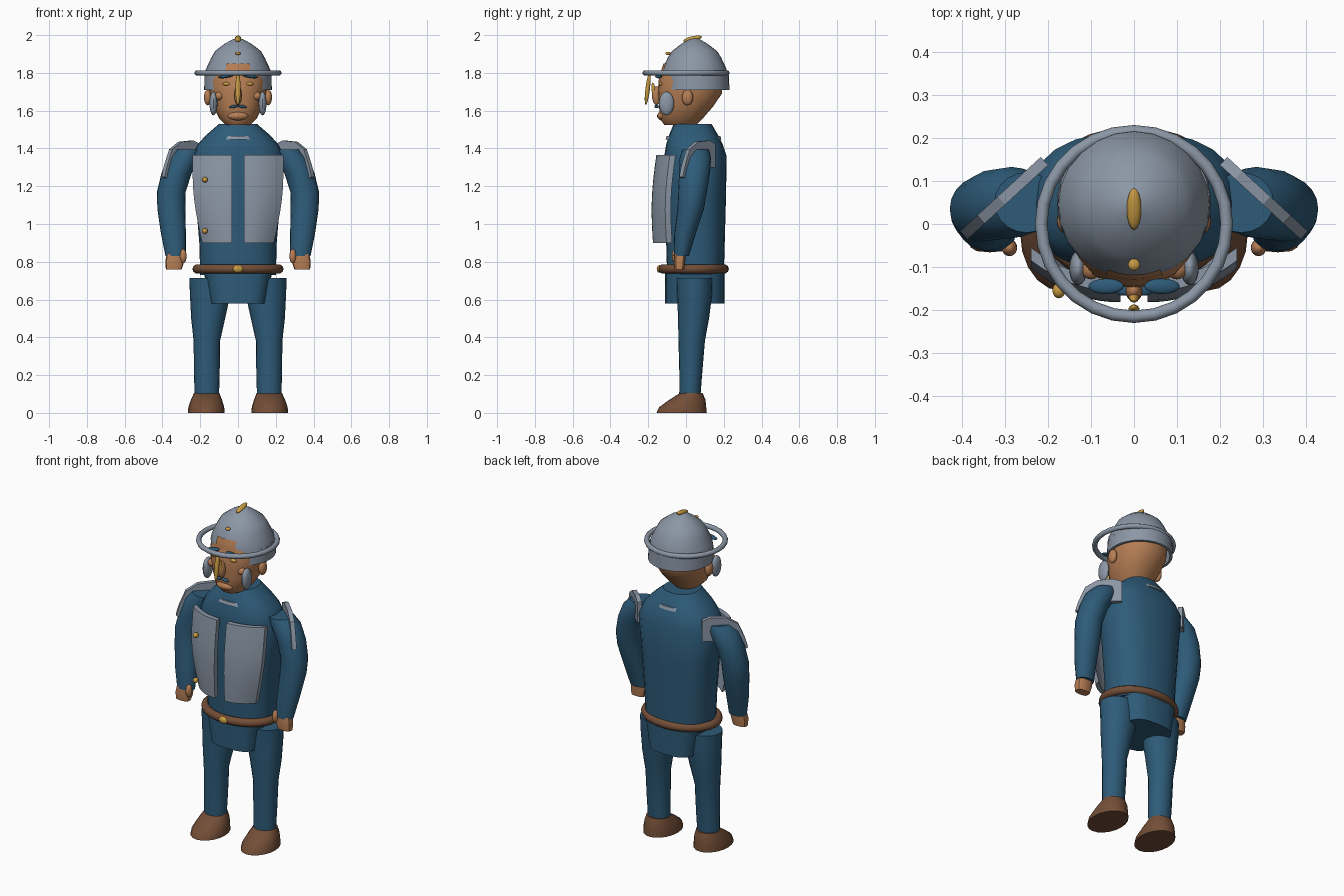
import bpy, bmesh, math
from mathutils import Vector

if "Cube" in bpy.data.objects:
    bpy.data.objects.remove(bpy.data.objects["Cube"])


def material(name, rgb):
    m = bpy.data.materials.new(name)
    m.diffuse_color = (*rgb, 1)
    m.use_nodes = True
    m.node_tree.nodes["Principled BSDF"].inputs["Base Color"].default_value = m.diffuse_color
    return m


BLUE = material("blue cloth", (0.027, 0.105, 0.19))
GREY = material("grey steel", (0.26, 0.31, 0.38))
SKIN = material("skin", (0.47, 0.21, 0.09))
BROWN = material("brown leather", (0.17, 0.075, 0.038))
GOLD = material("gold", (0.58, 0.33, 0.055))


def finish(name, bm, mat, angle=38):
    bmesh.ops.recalc_face_normals(bm, faces=bm.faces)
    me = bpy.data.meshes.new(name)
    bm.to_mesh(me)
    bm.free()
    ob = bpy.data.objects.new(name, me)
    bpy.context.collection.objects.link(ob)
    me.materials.append(mat)
    bpy.context.view_layer.objects.active = ob
    ob.select_set(True)
    bpy.ops.object.shade_smooth_by_angle(angle=math.radians(angle))
    ob.select_set(False)
    return ob


def loft(name, rings, mat, n=20, power=2.0, angle=38):
    """Stack of rounded rings: (x, y, z, x radius, y radius)."""
    bm = bmesh.new()
    rows = []
    for x, y, z, rx, ry in rings:
        row = []
        for i in range(n):
            a = math.tau * i / n
            c, s = math.cos(a), math.sin(a)
            row.append(bm.verts.new((
                x + rx * math.copysign(abs(c) ** (2 / power), c),
                y + ry * math.copysign(abs(s) ** (2 / power), s), z)))
        rows.append(row)
    for a, b in zip(rows, rows[1:]):
        for i in range(n):
            j = (i + 1) % n
            bm.faces.new((a[i], a[j], b[j], b[i]))
    bm.faces.new(rows[0])
    bm.faces.new(rows[-1])
    return finish(name, bm, mat, angle)


def ball(name, loc, radii, mat, tilt=0, turn=0):
    bm = bmesh.new()
    bmesh.ops.create_uvsphere(bm, u_segments=16, v_segments=10, radius=1)
    bmesh.ops.scale(bm, vec=radii, verts=bm.verts)
    ob = finish(name, bm, mat)
    ob.location = loc
    ob.rotation_euler = (tilt, turn, 0)
    return ob


def ring(name, loc, rx, ry, tube, mat, squash=1):
    bm = bmesh.new()
    n, k = 28, 10
    v = [[bm.verts.new((loc[0] + (rx + tube * math.cos(b)) * math.cos(a),
                        loc[1] + (ry + tube * math.cos(b)) * math.sin(a),
                        loc[2] + tube * squash * math.sin(b)))
          for b in (math.tau * j / k for j in range(k))]
         for a in (math.tau * i / n for i in range(n))]
    for i in range(n):
        for j in range(k):
            bm.faces.new((v[i][j], v[(i + 1) % n][j],
                          v[(i + 1) % n][(j + 1) % k], v[i][(j + 1) % k]))
    return finish(name, bm, mat, 60)


# Torso, hips, belt and collar
loft("torso", [(0, .05, .73, .20, .15), (0, .05, .9, .205, .155),
               (0, .05, 1.15, .225, .162), (0, .05, 1.36, .245, .165),
               (0, .045, 1.42, .215, .15), (0, .04, 1.47, .17, .13),
               (0, .035, 1.53, .10, .10)], BLUE, 24, 2.4)
loft("hips", [(0, .047, .58, .15, .157), (0, .047, .74, .18, .157)],
     BLUE, 24, 3.2)
ring("belt", (0, .04, .762), .217, .163, .024, BROWN)
ball("belt_buckle", (0, -.14, .762), (.028, .015, .02), GOLD)
loft("collar_trim", [(0, .04, 1.447, .10, .148), (0, .04, 1.465, .085, .142)],
     GREY, 24, 3)

# Curved chest plates
for side in (-1, 1):
    bm = bmesh.new()
    rows = []
    for k in range(9):
        t = k / 8
        z = .9 + .465 * t
        inner = .032
        outer = .19 + .05 * math.sin(min(t * 1.3, 1) * math.pi / 2)
        bulge = -.015 * math.sin(math.pi * t)
        row = []
        for i in range(9):
            u = i / 8
            y = -.175 + .018 * t + .072 * u ** 2.2 + bulge
            row.append(bm.verts.new((side * (inner + (outer - inner) * u), y, z)))
        rows.append(row)
    for a, b in zip(rows, rows[1:]):
        for i in range(8):
            f = (a[i], a[i + 1], b[i + 1], b[i])
            bm.faces.new(f if side > 0 else f[::-1])
    # thickness runs straight back
    new = bmesh.ops.extrude_face_region(bm, geom=bm.faces[:])["geom"]
    back = [g for g in new if isinstance(g, bmesh.types.BMVert)]
    bmesh.ops.translate(bm, vec=(0, .03, 0), verts=back)
    bm.faces.ensure_lookup_table()
    finish("chest_plate", bm, GREY)
    # the extruded sheet is closed by its rim
for z in (.963, 1.235):
    ball("plate_button", (-.175, -.155, z), (.015, .018, .015), GOLD)

for s in (-1, 1):
    # Legs and shoes
    loft("leg", [(s * .165, .02, .08, .064, .056), (s * .165, .025, .2, .068, .06),
                 (s * .165, .03, .38, .07, .07), (s * .158, .04, .5, .09, .082),
                 (s * .148, .045, .62, .106, .092), (s * .146, .045, .715, .112, .096)],
         BLUE)
    loft("shoe", [(s * .168, -.023, 0, .097, .133), (s * .168, -.018, .03, .095, .125),
                  (s * .167, .008, .07, .082, .095), (s * .166, .028, .105, .067, .06)],
         BROWN)
    # Arms and hands
    loft("arm", [(s * .33, -.025, .83, .054, .04), (s * .342, -.005, .95, .066, .057),
                 (s * .353, .025, 1.08, .074, .07), (s * .353, .035, 1.17, .076, .076),
                 (s * .325, .045, 1.27, .08, .082), (s * .285, .05, 1.35, .085, .083),
                 (s * .25, .05, 1.395, .075, .07)], BLUE)
    loft("hand", [(s * .34, -.035, .76, .042, .026), (s * .335, -.035, .8, .05, .031),
                  (s * .33, -.03, .85, .046, .03)], SKIN, 12, 3)
    ball("thumb", (s * .29, -.055, .83), (.018, .02, .038), SKIN)
    # Shoulder plates, standing diagonally across the arm
    bm = bmesh.new()
    outline = [(.2, 1.30), (.2, 1.425), (.235, 1.442), (.3, 1.435), (.348, 1.395),
               (.375, 1.31), (.388, 1.25), (.37, 1.24), (.31, 1.30)]
    f = bm.faces.new([bm.verts.new((s * x, .128 - .92 * (x - .21), z))
                      for x, z in outline])
    g = bmesh.ops.extrude_face_region(bm, geom=[f])["geom"]
    bmesh.ops.translate(bm, vec=(s * .017, .019, 0),
                        verts=[q for q in g if isinstance(q, bmesh.types.BMVert)])
    finish("shoulder_plate", bm, GREY, 20)
    # Ears, cheeks, eyes, brows and ear discs
    ball("ear", (s * .16, .008, 1.67), (.02, .03, .042), SKIN)
    ball("cheek", (s * .1, -.105, 1.677), (.024, .024, .022), SKIN)
    ball("ear_disc", (s * .13, -.103, 1.638), (.021, .04, .063), GREY)
    ball("eye", (s * .06, -.132, 1.742), (.022, .012, .01), GOLD)
    ball("brow", (s * .065, -.145, 1.782), (.042, .018, .009), BLUE, 0, s * .15)
    ball("moustache", (s * .022, -.155, 1.622), (.024, .012, .008), BLUE, 0, s * .2)

# Head and face
loft("head", [(0, -.03, 1.525, .065, .085), (0, -.025, 1.56, .10, .115),
              (0, 0, 1.62, .13, .142), (0, .02, 1.69, .15, .17),
              (0, .025, 1.76, .155, .17), (0, .03, 1.81, .145, .155)], SKIN, 20, 2.2)
ball("nose", (0, -.155, 1.68), (.02, .025, .05), SKIN)
ball("lower_lip", (0, -.125, 1.572), (.055, .028, .024), SKIN)
ball("nose_guard", (0, -.203, 1.715), (.014, .012, .085), GOLD, -.12)
ball("nose_guard_stay", (0, -.168, 1.69), (.013, .012, .06), GOLD, .15)

# Helmet: dome, brim, neck skirt and ornaments
loft("helmet_dome", [(0, .045, 1.785, .178, .174), (0, .045, 1.82, .17, .17),
                     (0, .045, 1.88, .142, .142), (0, .045, 1.915, .122, .12),
                     (0, .045, 1.955, .07, .068), (0, .045, 1.978, .028, .028),
                     (0, .045, 1.984, .008, .008)], GREY, 24)
ring("helmet_brim", (0, 0, 1.8), .216, .216, .0145, GREY)
bm = bmesh.new()
skirt = []
for i in range(25):
    a = math.radians(-56 + 292 * i / 24)
    c, d = math.cos(a), math.sin(a)
    skirt.append([bm.verts.new((r * c, .05 + r * d, z))
                  for r, z in ((.18, 1.71), (.177, 1.795), (.162, 1.795), (.165, 1.71))])
for a, b in zip(skirt, skirt[1:]):
    for j in range(4):
        k = (j + 1) % 4
        bm.faces.new((a[j], b[j], b[k], a[k]))
bm.faces.new(skirt[0])
bm.faces.new(skirt[-1])
finish("helmet_skirt", bm, GREY)
ball("helmet_crest", (0, .035, 1.98), (.017, .05, .014), GOLD, .22)
ball("helmet_stud", (0, -.095, 1.903), (.014, .014, .009), GOLD)

# Forehead badge wrapped around the front of the dome
bm = bmesh.new()
badge = []
for i in range(7):
    a = math.radians(-112 + 44 * i / 6)
    badge.append([bm.verts.new((r * math.cos(a), .045 + r * math.sin(a), z))
                  for r, z in ((.178, 1.79), (.174, 1.82), (.163, 1.85))])
for a, b in zip(badge, badge[1:]):
    for j in range(2):
        bm.faces.new((a[j], b[j], b[j + 1], a[j + 1]))
finish("forehead_badge", bm, SKIN)
